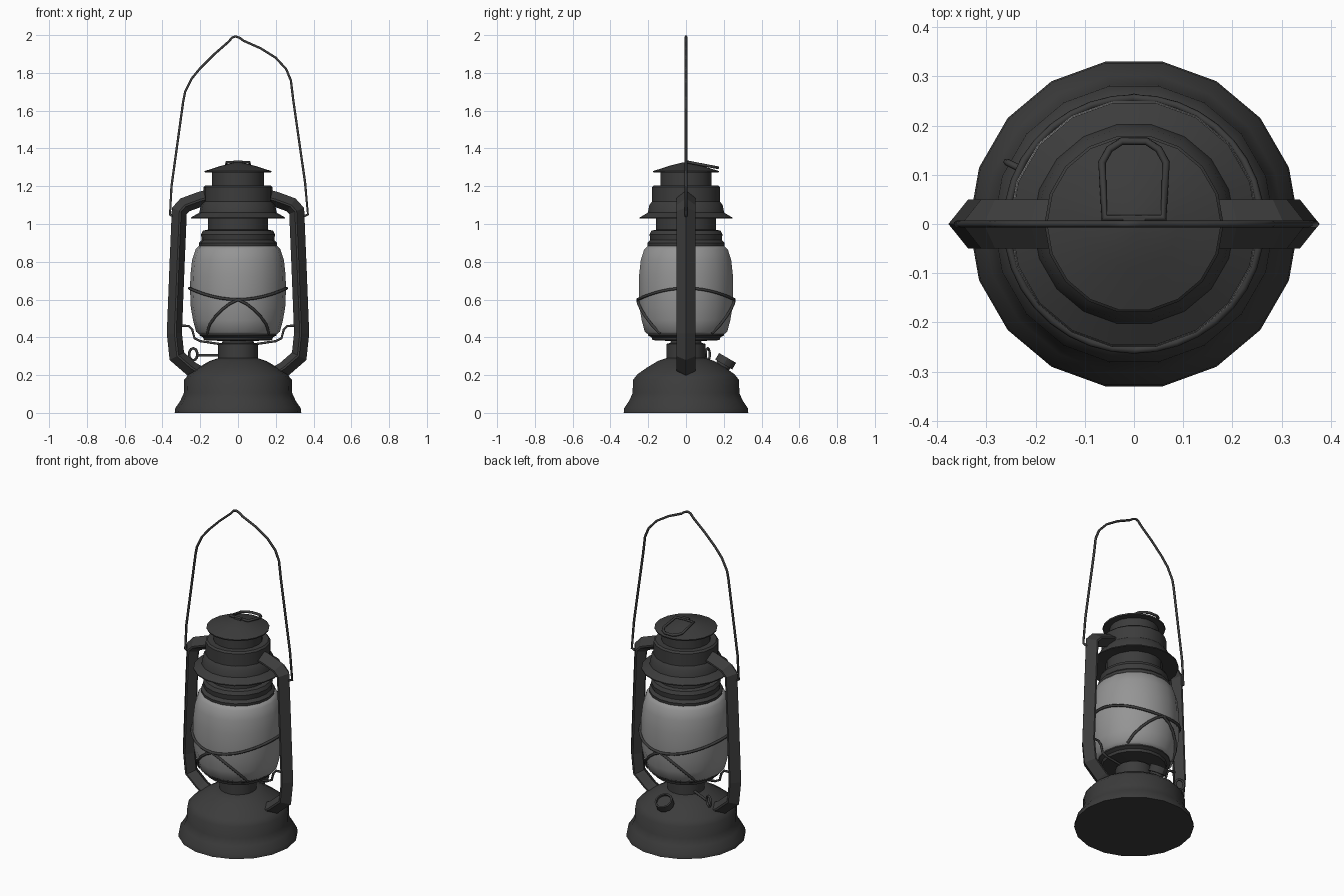
import bpy, bmesh, math
from mathutils import Vector

cube = bpy.data.objects.get("Cube")
if cube:
    bpy.data.objects.remove(cube, do_unlink=True)

SIDES = 18


def material(name, colour):
    m = bpy.data.materials.new(name)
    m.use_nodes = True
    m.diffuse_color = (*colour, 1)
    bsdf = next(n for n in m.node_tree.nodes if n.type == 'BSDF_PRINCIPLED')
    bsdf.inputs["Base Color"].default_value = (*colour, 1)
    bsdf.inputs["Roughness"].default_value = 0.7
    return m


METAL = material("dark metal", (0.045, 0.045, 0.045))
GLASS = material("frosted glass", (0.30, 0.30, 0.30))


def finish(name, bm, mat, smooth_angle=None):
    bmesh.ops.recalc_face_normals(bm, faces=bm.faces)
    mesh = bpy.data.meshes.new(name)
    bm.to_mesh(mesh)
    bm.free()
    mesh.materials.append(mat)
    ob = bpy.data.objects.new(name, mesh)
    bpy.context.collection.objects.link(ob)
    if smooth_angle:
        bpy.ops.object.select_all(action='DESELECT')
        ob.select_set(True)
        bpy.context.view_layer.objects.active = ob
        bpy.ops.object.shade_smooth_by_angle(angle=math.radians(smooth_angle))
    return ob


def bridge(bm, rings):
    """Skin a list of vertex rings and close both ends."""
    for a, b in zip(rings, rings[1:]):
        n = len(a)
        for i in range(n):
            bm.faces.new((a[i], a[(i + 1) % n], b[(i + 1) % n], b[i]))
    bm.faces.new(rings[0])
    bm.faces.new(rings[-1])


def lathe(name, profile, mat=METAL, sides=SIDES, smooth=30):
    bm = bmesh.new()
    rings = []
    for r, z in profile:
        angles = [2 * math.pi * i / sides for i in range(sides)]
        rings.append([bm.verts.new((r * math.cos(a), r * math.sin(a), z)) for a in angles])
    bridge(bm, rings)
    return finish(name, bm, mat, smooth)


def wire(name, points, radius=0.008, closed=False):
    curve = bpy.data.curves.new(name, 'CURVE')
    curve.dimensions = '3D'
    curve.bevel_depth = radius
    curve.bevel_resolution = 1
    curve.use_fill_caps = True
    spline = curve.splines.new('POLY')
    spline.points.add(len(points) - 1)
    for p, co in zip(spline.points, points):
        p.co = (*co, 1)
    spline.use_cyclic_u = closed
    spline.use_smooth = True
    curve.materials.append(METAL)
    ob = bpy.data.objects.new(name, curve)
    bpy.context.collection.objects.link(ob)
    return ob


# Fuel tank with flared foot, domed top and neck
lathe("fuel_tank", [(0.335, 0), (0.332, 0.025), (0.305, 0.065), (0.287, 0.105), (0.285, 0.175),
                    (0.26, 0.205), (0.21, 0.24), (0.15, 0.275), (0.105, 0.29)], smooth=40)
lathe("burner_neck", [(0.105, 0.27), (0.105, 0.365), (0.085, 0.37), (0.075, 0.40)])
lathe("globe_plate", [(0.07, 0.38), (0.18, 0.385), (0.185, 0.40), (0.205, 0.41), (0.205, 0.425)])

# Glass globe
GLOBE = [(0.19, 0.405), (0.222, 0.43), (0.238, 0.49), (0.25, 0.56), (0.254, 0.65),
         (0.252, 0.73), (0.243, 0.81), (0.225, 0.865), (0.205, 0.885)]
lathe("glass_globe", GLOBE, GLASS, smooth=50)

# Chimney, hood and cap
lathe("globe_collar", [(0.205, 0.875), (0.208, 0.90), (0.192, 0.915), (0.196, 0.945),
                       (0.185, 0.965), (0.16, 0.97), (0.16, 1.05)])
lathe("chimney_hood", [(0.15, 1.045), (0.25, 1.028), (0.25, 1.034), (0.205, 1.06), (0.197, 1.10),
                       (0.182, 1.12), (0.182, 1.195), (0.172, 1.205), (0.135, 1.205)])
lathe("chimney_top", [(0.138, 1.19), (0.138, 1.28)])
lathe("chimney_cap", [(0.13, 1.272), (0.175, 1.272), (0.177, 1.28), (0.09, 1.308), (0.02, 1.325)])


# Side tubes, swept from a ridged section along the outer edge
def side_frame(name, side):
    path = [Vector(p) for p in ((0.15, 1.185), (0.21, 1.17), (0.305, 1.135), (0.35, 1.085),
                                (0.362, 0.80), (0.377, 0.42), (0.362, 0.28), (0.27, 0.20), (0.21, 0.165))]
    section = [(0, 0), (0.04, 0.05), (0.05, 0.05), (0.08, 0), (0.05, -0.05), (0.04, -0.05)]
    bm = bmesh.new()
    rings = []
    for i, p in enumerate(path):
        d1 = (p - path[max(i - 1, 0)]).normalized()
        d2 = (path[min(i + 1, len(path) - 1)] - p).normalized()
        t = (d1 + d2).normalized()
        inward = Vector((t.y, -t.x)) / max(t.dot(d2 if i == 0 else d1), 0.6)
        rings.append([bm.verts.new((side * (p.x + inward.x * d), y, p.y + inward.y * d))
                      for d, y in section])
    bridge(bm, rings)
    return finish(name, bm, METAL)


for label, side in (("left", 1), ("right", -1)):
    side_frame(label + "_frame_tube", side)


# Guard wires wrapping the globe and crossing at front and back
def globe_radius(z):
    for (r0, z0), (r1, z1) in zip(GLOBE, GLOBE[1:]):
        if z <= z1:
            return r0 + (r1 - r0) * max(0, (z - z0) / (z1 - z0))
    return GLOBE[-1][0]


def guard_height(deg):
    deg = abs(deg)
    if deg < 90:
        return 0.63 + 0.03 * math.cos(math.radians(2 * deg))
    return 0.60 - 0.18 * ((deg - 90) / 50) ** 1.3


for label, side in (("left", 1), ("right", -1)):
    pts = []
    for deg in range(-140, 141, 10):
        z = guard_height(deg)
        r = globe_radius(z) + 0.004
        a = math.radians(deg)
        pts.append((side * r * math.cos(a), r * math.sin(a), z))
    wire(label + "_guard_wire", pts)

# Lifting wire under the globe plate
half = [(0.10, 0.365), (0.20, 0.38), (0.23, 0.395), (0.242, 0.44), (0.26, 0.46), (0.30, 0.462)]
wire("lift_wire", [(-x, 0, z) for x, z in reversed(half)] + [(x, 0, z) for x, z in half], 0.007)

# Wick knob: stem and ring
wire("wick_stem", [(-0.08, 0.04, 0.305), (-0.215, 0.105, 0.305)], 0.008)
ring = []
for i in range(12):
    a = 2 * math.pi * i / 12
    ring.append((-0.237 + 0.022 * math.cos(a), 0.115 - 0.011 * math.cos(a), 0.31 + 0.032 * math.sin(a)))
wire("wick_knob", ring, 0.007, True)

# Tilted filler cap on the back
filler = lathe("filler_cap", [(0.04, -0.1), (0.04, -0.04), (0.052, -0.04), (0.052, 0),
                              (0.042, 0), (0.042, -0.012)], sides=12)
filler.location = (0, 0.22, 0.291)
filler.rotation_euler.x = -math.radians(30)

# Finger loop lying on the cap, with its hinge
loop = [(0.06, 0.012), (0.065, 0.125), (0.05, 0.152), (0.025, 0.168)]
loop = loop + [(-x, y) for x, y in reversed(loop)]
wire("finger_loop", [(x, y, 1.33 - 0.19 * y) for x, y in loop], 0.008, True)
bm = bmesh.new()
bmesh.ops.create_cube(bm, size=1)
bmesh.ops.scale(bm, vec=(0.045, 0.022, 0.026), verts=bm.verts)
bmesh.ops.translate(bm, vec=(0, 0.004, 1.323), verts=bm.verts)
finish("loop_hinge", bm, METAL)

# Bent carrying bail
bail = [(-0.345, 1.04), (-0.36, 1.05), (-0.352, 1.2), (-0.29, 1.65), (-0.28, 1.70), (-0.245, 1.77),
        (-0.20, 1.825), (-0.13, 1.895), (-0.05, 1.965), (-0.03, 1.988), (-0.012, 1.993), (0.01, 1.985),
        (0.03, 1.97), (0.12, 1.93), (0.20, 1.88), (0.255, 1.82), (0.28, 1.76), (0.292, 1.66),
        (0.355, 1.22), (0.37, 1.05), (0.345, 1.04)]
wire("carrying_bail", [(x, 0, z) for x, z in bail], 0.007)
